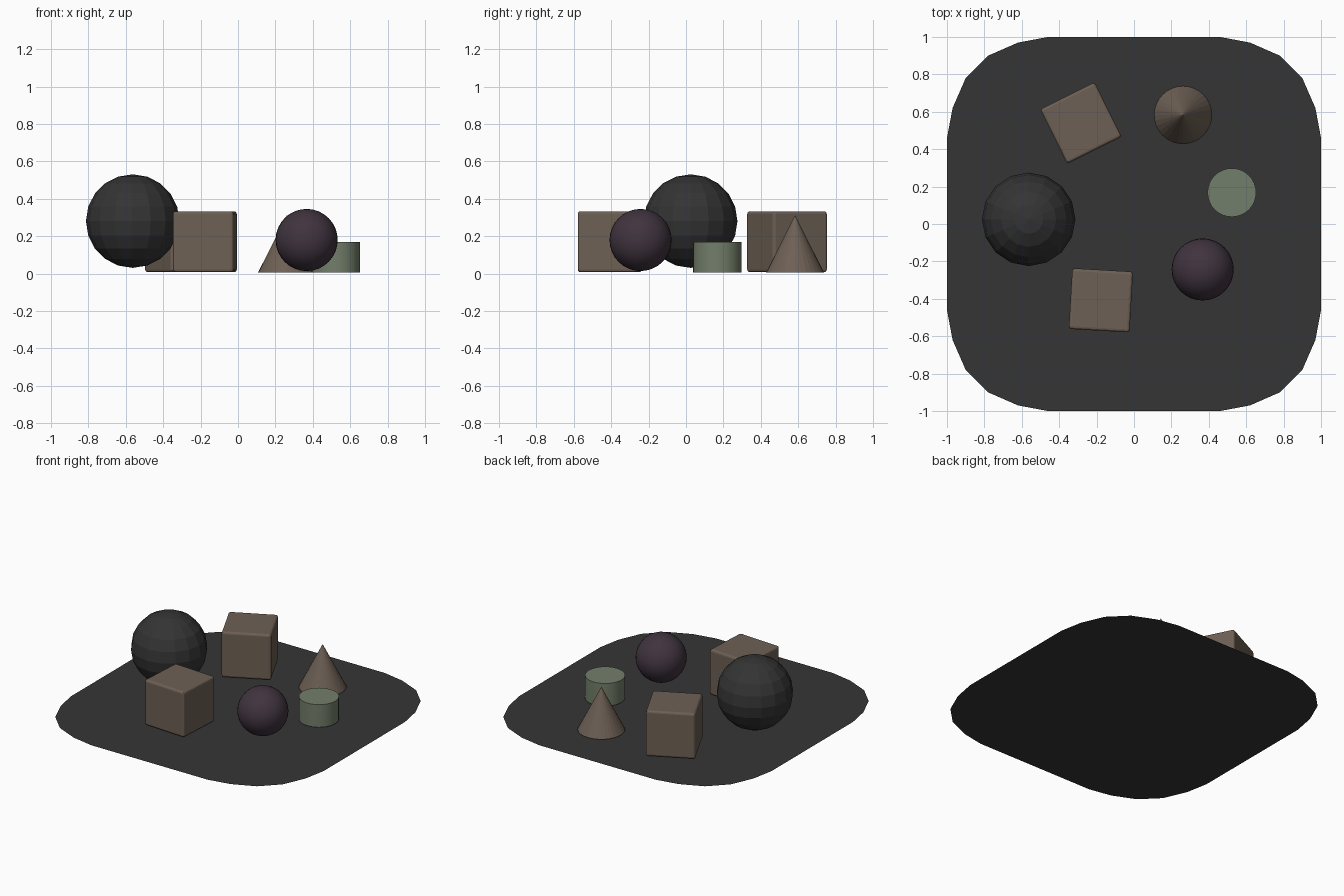
import bpy
import math

if "Cube" in bpy.data.objects:
    bpy.data.objects.remove(bpy.data.objects["Cube"])


def material(name, r, g, b):
    m = bpy.data.materials.new(name)
    m.diffuse_color = (r, g, b, 1)
    m.use_nodes = True
    m.node_tree.nodes["Principled BSDF"].inputs["Base Color"].default_value = m.diffuse_color
    return m


CHARCOAL = material("charcoal", 0.036, 0.036, 0.036)
BLACK_GREY = material("dark_grey", 0.034, 0.034, 0.034)
BROWN = material("warm_brown", 0.155, 0.117, 0.09)
PURPLE = material("dusky_purple", 0.052, 0.034, 0.05)
GREEN = material("sage_green", 0.17, 0.21, 0.145)


def finish(name, mat, smooth=None):
    """Name and colour the active object; smooth below an angle if given."""
    ob = bpy.context.object
    ob.name = name
    ob.data.materials.append(mat)
    if smooth:
        bpy.ops.object.shade_smooth_by_angle(angle=math.radians(smooth))
    return ob


def block(name, x, y, size, turn):
    """Cube with softly rounded edges, resting on the sheet."""
    bpy.ops.mesh.primitive_cube_add(size=size, location=(x, y, 0.008 + size / 2),
                                    rotation=(0, 0, math.radians(turn)))
    ob = finish(name, BROWN)
    bevel = ob.modifiers.new("rounded_edges", 'BEVEL')
    bevel.width = 0.015
    bevel.segments = 3


# Thin ground sheet: a square with rounded corners
corner = [(1, 0.46), (0.97, 0.62), (0.9, 0.78), (0.78, 0.9), (0.62, 0.97), (0.46, 1)]
outline = []
for k in range(4):
    for x, y in corner:
        for _ in range(k):
            x, y = -y, x
        outline.append((x, y, 0))
mesh = bpy.data.meshes.new("base_sheet")
mesh.from_pydata(outline, [], [range(len(outline))])
mesh.materials.append(CHARCOAL)
bpy.context.collection.objects.link(bpy.data.objects.new("base_sheet", mesh))

# Two blocks
block("front_block", -0.177, -0.408, 0.325, -3.3)
block("back_block", -0.284, 0.54, 0.325, 26.5)

# Faceted large ball
bpy.ops.mesh.primitive_uv_sphere_add(segments=16, ring_count=10, radius=0.25,
                                     location=(-0.563, 0.025, 0.281))
finish("large_ball", BLACK_GREY)

# Smaller, finer ball
bpy.ops.mesh.primitive_uv_sphere_add(segments=32, ring_count=16, radius=0.166,
                                     location=(0.367, -0.243, 0.18))
finish("small_ball", PURPLE, 30)

# Cone
bpy.ops.mesh.primitive_cone_add(vertices=32, radius1=0.154, depth=0.305,
                                location=(0.262, 0.583, 0.16))
finish("cone", BROWN)

# Short drum
bpy.ops.mesh.primitive_cylinder_add(vertices=32, radius=0.13, depth=0.162,
                                    location=(0.523, 0.168, 0.087))
finish("drum", GREEN, 30)
